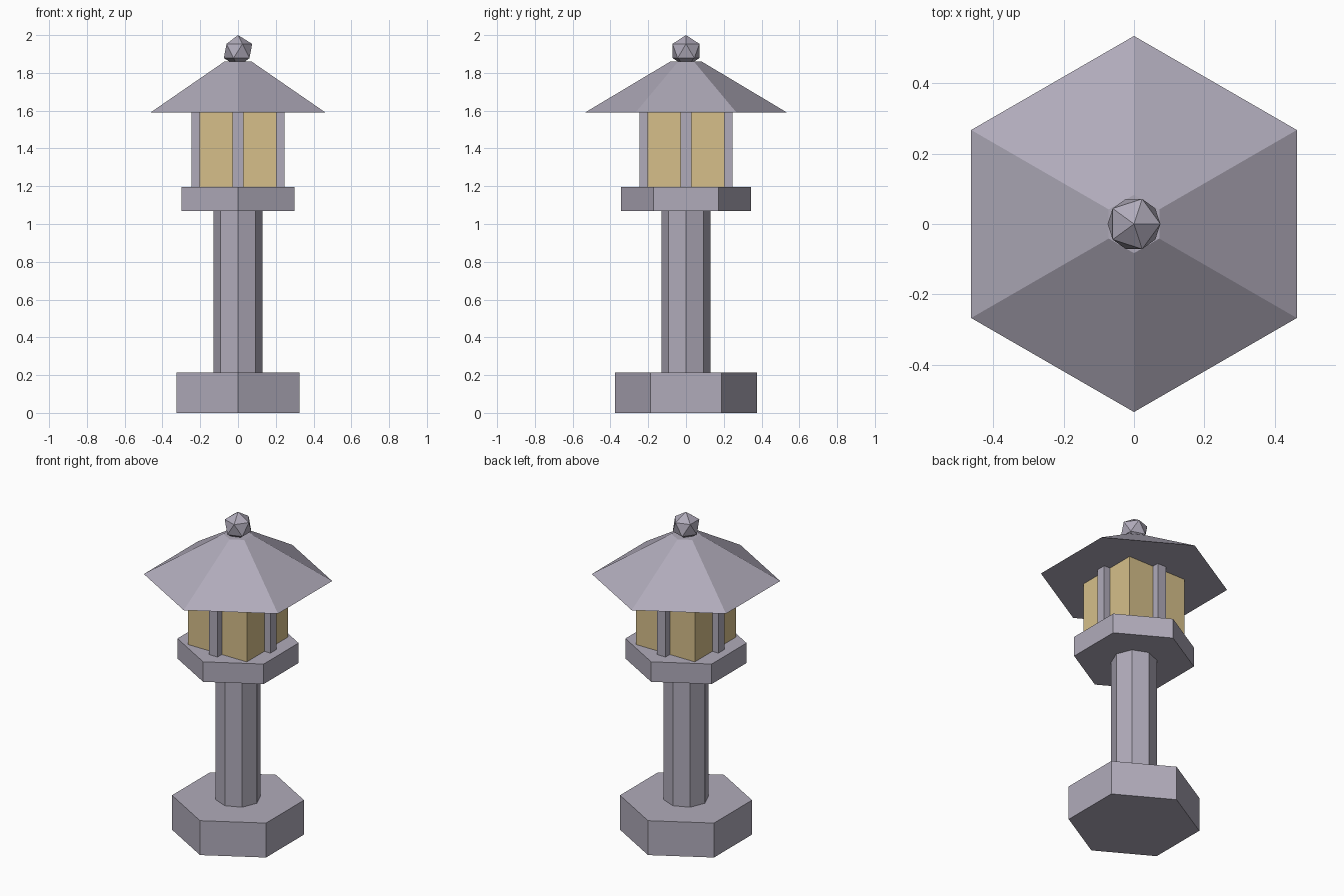
import bpy
import math

if "Cube" in bpy.data.objects:
    bpy.data.objects.remove(bpy.data.objects["Cube"])


def make_material(name, rgb):
    mat = bpy.data.materials.new(name)
    mat.diffuse_color = (*rgb, 1.0)
    mat.use_nodes = True
    mat.node_tree.nodes["Principled BSDF"].inputs["Base Color"].default_value = mat.diffuse_color
    return mat


stone = make_material("grey_stone", (0.434, 0.407, 0.491))
paper = make_material("warm_paper", (0.672, 0.521, 0.254))


def finish(name, mat):
    obj = bpy.context.object
    obj.name = name
    obj.data.materials.append(mat)
    return obj


def prism(name, sides, r_bottom, r_top, z0, z1):
    """Flat-sided prism or frustum with one corner pointing along y."""
    bpy.ops.mesh.primitive_cone_add(
        vertices=sides, radius1=r_bottom, radius2=r_top,
        depth=z1 - z0, location=(0, 0, (z0 + z1) / 2))
    return finish(name, stone)


def box(name, size, center, angle, mat):
    bpy.ops.mesh.primitive_cube_add(size=1, location=center, rotation=(0, 0, angle))
    obj = finish(name, mat)
    obj.scale = size
    return obj


# Base, column and platform
prism("base", 6, 0.375, 0.375, 0.0, 0.215)
prism("column", 8, 0.13, 0.13, 0.215, 1.07)
prism("platform", 6, 0.344, 0.344, 1.07, 1.195)

# Glowing light chamber with a post in the middle of each side
z0, z1 = 1.195, 1.59
mid, height = (z0 + z1) / 2, z1 - z0
box("light_chamber", (0.406, 0.406, height), (0, 0, mid), 0, paper)
for i in range(4):
    a = i * math.pi / 2
    box(f"post_{i + 1}", (0.06, 0.06, height),
        (0.215 * math.cos(a), 0.215 * math.sin(a), mid), a, stone)

# Hexagonal roof
prism("roof", 6, 0.535, 0.083, 1.59, 1.86)

# Faceted finial
bpy.ops.mesh.primitive_ico_sphere_add(subdivisions=1, radius=0.084, location=(0, 0, 1.916))
finish("finial", stone)
